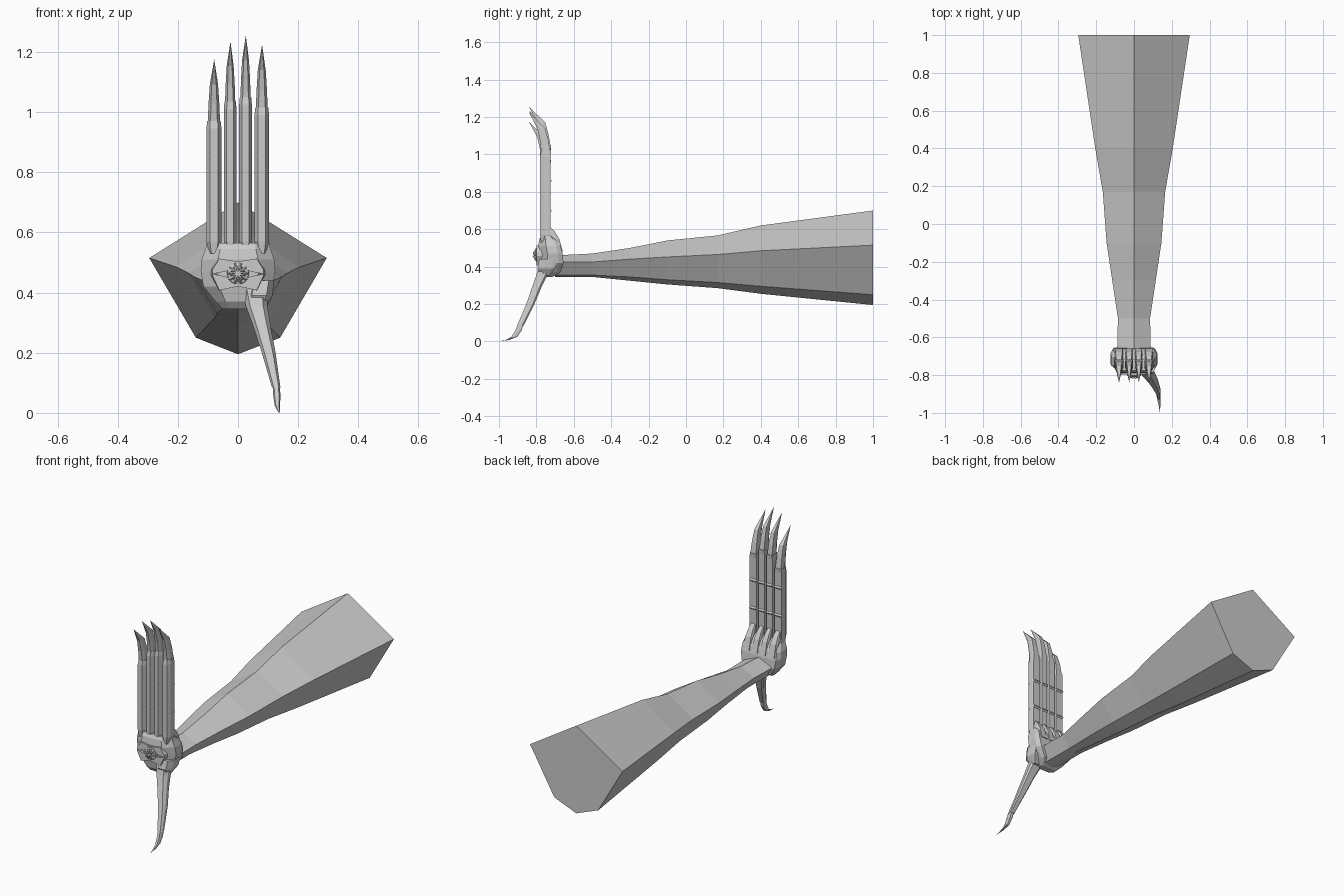
import bpy, bmesh, math
from mathutils import Vector

if "Cube" in bpy.data.objects:
    bpy.data.objects.remove(bpy.data.objects["Cube"], do_unlink=True)

grey = bpy.data.materials.new("plain grey")
grey.use_nodes = True
colour = (0.6, 0.6, 0.6, 1)
grey.diffuse_color = colour
grey.node_tree.nodes["Principled BSDF"].inputs["Base Color"].default_value = colour


def finish(name, bm):
    bmesh.ops.recalc_face_normals(bm, faces=bm.faces)
    mesh = bpy.data.meshes.new(name)
    bm.to_mesh(mesh)
    bm.free()
    mesh.materials.append(grey)
    ob = bpy.data.objects.new(name, mesh)
    bpy.context.collection.objects.link(ob)
    return ob


def loft(name, rings, tip=None):
    """Skin a run of equal rings, closed by caps or drawn to a tip."""
    bm = bmesh.new()
    rows = [[bm.verts.new(p) for p in ring] for ring in rings]
    n = len(rows[0])
    for a, b in zip(rows, rows[1:]):
        for i in range(n):
            j = (i + 1) % n
            bm.faces.new((a[i], a[j], b[j], b[i]))
    bm.faces.new(rows[0])
    if tip:
        end = bm.verts.new(tip)
        for i in range(n):
            bm.faces.new((rows[-1][i], rows[-1][(i + 1) % n], end))
    else:
        bm.faces.new(rows[-1])
    return finish(name, bm)


def slab(x, z, hw, front, back, bevel=0.55, rear=0.9):
    """Level eight-sided ring with bevelled front and back corners."""
    d = back - front
    half = [(hw * bevel, front), (hw, front + d * 0.35),
            (hw, front + d * 0.8), (hw * rear, back)]
    right = [(x + px, y, z) for px, y in half]
    left = [(x - px, y, z) for px, y in reversed(half)]
    return right + left


# Forearm: six-sided, flaring toward the back
def arm_ring(y, hw, top, side, low, bottom):
    lx = hw * 0.475
    return [(0, y, top), (hw, y, side), (lx, y, low),
            (0, y, bottom), (-lx, y, low), (-hw, y, side)]

loft("forearm", [arm_ring(*s) for s in [
    (-0.70, 0.09, 0.46, 0.425, 0.355, 0.345),
    (-0.50, 0.085, 0.47, 0.425, 0.355, 0.345),
    (-0.30, 0.115, 0.50, 0.44, 0.345, 0.325),
    (-0.10, 0.145, 0.54, 0.452, 0.33, 0.305),
    (0.17, 0.165, 0.567, 0.465, 0.315, 0.285),
    (0.40, 0.205, 0.62, 0.485, 0.295, 0.255),
    (1.0, 0.295, 0.70, 0.515, 0.25, 0.195)]])

# Palm: stacked bevelled sections, narrow at the heel
loft("palm", [slab(0, *s) for s in [
    (0.345, 0.05, -0.755, -0.715),
    (0.37, 0.075, -0.775, -0.67),
    (0.42, 0.115, -0.785, -0.655),
    (0.47, 0.124, -0.785, -0.66),
    (0.51, 0.121, -0.79, -0.67),
    (0.545, 0.108, -0.785, -0.69),
    (0.565, 0.104, -0.775, -0.715)]])

# Raised brow and lower rim framing the palm opening
for name, s in [("brow", 1), ("lower_rim", -1)]:
    outer = [(-0.09, 0.008), (-0.065, 0.045), (0, 0.035), (0.065, 0.045), (0.09, 0.008)]
    inner = [(0.09, 0.0), (0.045, 0.008), (0, 0.026), (-0.045, 0.008), (-0.09, 0.0)]
    lo = 1.0 if s > 0 else 1.35
    shape = [(x, 0.468 + s * z * lo) for x, z in outer] + \
            [(x, 0.462 + s * z) for x, z in inner]
    loft(name, [[(x, -0.76, z) for x, z in shape],
                [(x * 0.95, -0.798, z) for x, z in shape]])

# Round port with a ring of small teeth
def circle(r, y, n=12):
    return [(r * math.cos(2 * math.pi * i / n), y,
             0.463 + r * math.sin(2 * math.pi * i / n)) for i in range(n)]

loft("port", [circle(0.038, -0.77), circle(0.036, -0.802), circle(0.026, -0.806),
              circle(0.022, -0.79)])
for i in range(10):
    a = 2 * math.pi * i / 10
    out = Vector((math.cos(a), 0, math.sin(a)))
    side = Vector((-math.sin(a), 0, math.cos(a))) * 0.009
    c = Vector((0, -0.80, 0.463)) + out * 0.027
    fore = Vector((0, -0.010, 0))
    loft("tooth_%d" % (i + 1),
         [[c + side, c + out * 0.009 + fore * 0.4, c - side, c - out * 0.008]],
         c - out * 0.02 + fore * 2)

# Fingers with jointed backs, knuckle collars and hooked claws
# Each entry: name, centre, half width, knuckle height, tip height
fingers = [("right_outer", -0.080, 0.025, 0.955, 1.175),
           ("right_inner", -0.026, 0.021, 1.02, 1.235),
           ("left_inner", 0.025, 0.021, 1.035, 1.255),
           ("left_outer", 0.079, 0.024, 1.0, 1.225)]
for name, x, hw, top, tip in fingers:
    rings = [slab(x, 0.53, hw * 0.6, -0.775, -0.725),
             slab(x, 0.57, hw, -0.78, -0.724)]
    for joint in (0.70, 0.86):
        for dz, back in [(-0.008, -0.724), (0, -0.717), (0.008, -0.724)]:
            rings.append(slab(x, joint + dz, hw, -0.78, back))
    rings += [slab(x, top - 0.01, hw, -0.78, -0.724),
              slab(x, top + 0.015, hw * 0.9, -0.775, -0.722)]
    loft(name + "_finger", rings)

    rise = tip - top
    loft(name + "_claw", [
        slab(x, top + 0.01, hw * 0.82, -0.774, -0.724),
        slab(x, top + rise * 0.33, hw * 0.72, -0.781, -0.735),
        slab(x, top + rise * 0.62, hw * 0.55, -0.795, -0.753)],
        (x + 0.001, -0.84, tip))

    # Sloping knuckle on the back of the hand
    loft(name + "_knuckle", [
        slab(x, 0.48, hw, -0.74, -0.658, 0.9, 0.8),
        slab(x, 0.55, hw * 0.9, -0.74, -0.678, 0.9, 0.8),
        slab(x, 0.585, hw * 0.75, -0.74, -0.70, 0.9, 0.8),
        slab(x, 0.61, hw * 0.6, -0.74, -0.724, 0.9, 0.8)])

# Thumb reaching down and forward, ending in a curled claw
loft("thumb", [slab(*s, 0.6, 0.7) for s in [
    (0.055, 0.41, 0.042, -0.785, -0.70),
    (0.062, 0.355, 0.036, -0.80, -0.74),
    (0.079, 0.29, 0.029, -0.823, -0.773),
    (0.102, 0.20, 0.023, -0.854, -0.81),
    (0.127, 0.085, 0.014, -0.903, -0.868)]])
loft("thumb_claw", [slab(*s, 0.6, 0.7) for s in [
    (0.127, 0.09, 0.012, -0.90, -0.87),
    (0.129, 0.06, 0.012, -0.912, -0.878),
    (0.131, 0.025, 0.009, -0.933, -0.902),
    (0.135, 0.008, 0.005, -0.965, -0.945)]], (0.137, -1.0, 0.0))

# Thumb root blending into the side of the palm
loft("thumb_root", [slab(*s) for s in [
    (0.06, 0.35, 0.03, -0.775, -0.73),
    (0.07, 0.39, 0.045, -0.795, -0.70),
    (0.08, 0.44, 0.04, -0.785, -0.69)]])
